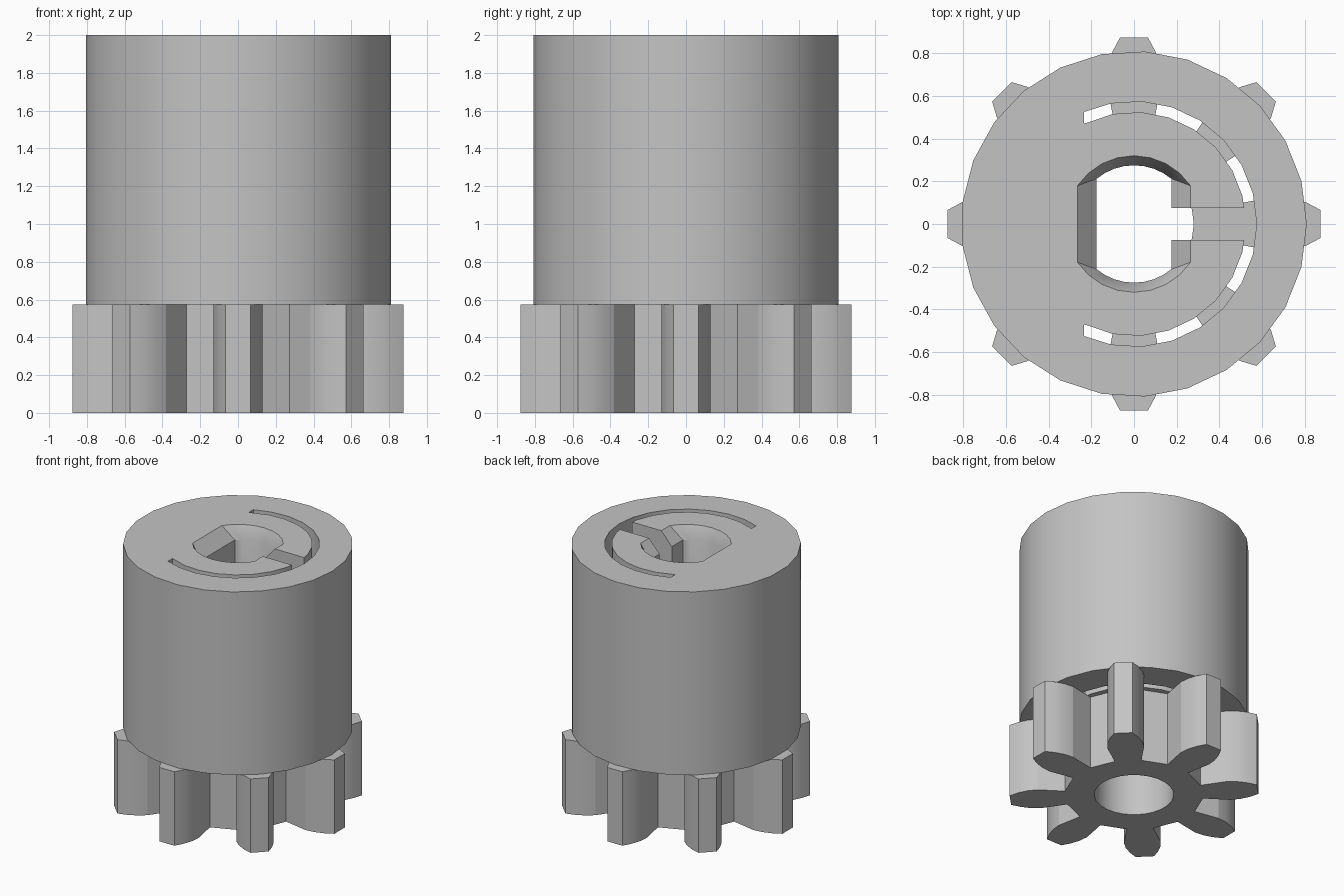
import bpy
import bmesh
from math import radians, cos, sin, acos, pi

cube = bpy.data.objects.get("Cube")
if cube:
    bpy.data.objects.remove(cube, do_unlink=True)

SIDES = 25
STEP = 2 * pi / SIDES
GEAR_TOP = 0.575
TOP = 2.0

grey = bpy.data.materials.new("light_grey")
grey.use_nodes = True
grey.diffuse_color = (0.55, 0.55, 0.55, 1)
grey.node_tree.nodes["Principled BSDF"].inputs["Base Color"].default_value = (0.55, 0.55, 0.55, 1)


def polar(r, a):
    return (r * cos(a), r * sin(a))


def circle(r):
    return [polar(r, i * STEP) for i in range(SIDES)]


def loft(name, sections):
    """Solid through a stack of (outline, z) sections with equal point counts."""
    bm = bmesh.new()
    rings = [[bm.verts.new((x, y, z)) for x, y in outline] for outline, z in sections]
    for low, high in zip(rings, rings[1:]):
        n = len(low)
        for i in range(n):
            j = (i + 1) % n
            bm.faces.new((low[i], low[j], high[j], high[i]))
    bm.faces.new(rings[0][::-1])
    bm.faces.new(rings[-1])
    bmesh.ops.recalc_face_normals(bm, faces=bm.faces)
    mesh = bpy.data.meshes.new(name)
    bm.to_mesh(mesh)
    bm.free()
    obj = bpy.data.objects.new(name, mesh)
    bpy.context.collection.objects.link(obj)
    return obj


def activate(obj):
    bpy.ops.object.select_all(action='DESELECT')
    obj.select_set(True)
    bpy.context.view_layer.objects.active = obj


def cut(obj, cutter):
    cutter.hide_render = True
    activate(obj)
    mod = obj.modifiers.new("cut", 'BOOLEAN')
    mod.operation = 'DIFFERENCE'
    mod.solver = 'EXACT'
    mod.object = cutter
    bpy.ops.object.modifier_apply(modifier=mod.name)
    bpy.data.objects.remove(cutter, do_unlink=True)


def finish(obj, angle):
    obj.data.materials.clear()
    obj.data.materials.append(grey)
    activate(obj)
    bpy.ops.object.shade_smooth_by_angle(angle=radians(angle))


def double_flat(r, flat, n=8):
    """Circle with a flat on its left and right sides."""
    a = acos(flat / r)
    arc = [polar(r, a + (pi - 2 * a) * i / n) for i in range(n + 1)]
    return arc + [(-x, -y) for x, y in arc]


# Sleeve: drum with a chamfered double-flat bore
sleeve = loft("sleeve", [(circle(0.81), GEAR_TOP), (circle(0.81), TOP)])
narrow, wide = double_flat(0.275, 0.175), double_flat(0.32, 0.265)
cut(sleeve, loft("bore_cutter", [(narrow, 0.4), (narrow, TOP - 0.1), (wide, TOP), (wide, TOP + 0.1)]))


# Curved spring slot, open on the left side, running the full sleeve height
def slot_arc(r):
    end = acos(-0.235 / r)
    return [polar(r, a) for a in [-end] + [k * STEP for k in range(-7, 8)] + [end]]


slot = slot_arc(0.575) + slot_arc(0.525)[::-1]
cut(sleeve, loft("slot_cutter", [(slot, 0.4), (slot, TOP + 0.1)]))

# Straight slit joining the bore to the slot
slit = [(0, -0.075), (0.54, -0.075), (0.54, 0.075), (0, 0.075)]
cut(sleeve, loft("slit_cutter", [(slit, 0.4), (slit, TOP + 0.1)]))
finish(sleeve, 25)

# Pinion: eight undercut teeth around a round bore
flank = [(0.48, 0.094), (0.67, 0.13), (0.74, 0.123), (0.81, 0.1), (0.875, 0.065)]
tooth = [(r, -w) for r, w in flank] + flank[::-1]
outline = []
for k in range(8):
    c, s = cos(k * pi / 4), sin(k * pi / 4)
    outline += [(x * c - y * s, x * s + y * c) for x, y in tooth]
pinion = loft("pinion", [(outline, 0), (outline, GEAR_TOP)])
cut(pinion, loft("shaft_cutter", [(circle(0.28), -0.1), (circle(0.28), 0.8)]))
finish(pinion, 16)
